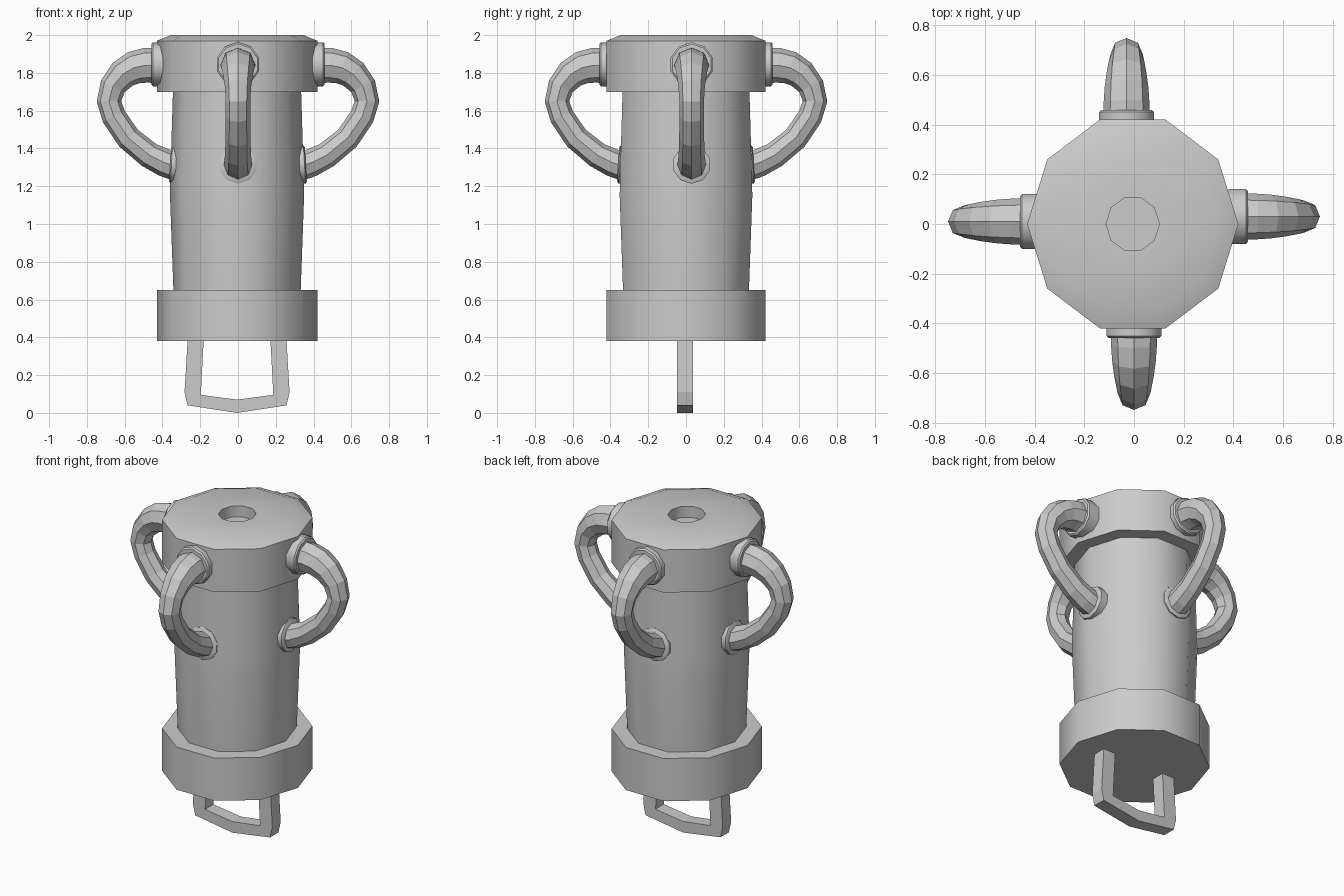
import bpy, math
from math import cos, sin, pi
from mathutils import Vector

if "Cube" in bpy.data.objects:
    bpy.data.objects.remove(bpy.data.objects["Cube"])

CX = -0.005     # the body sits a hair left of the handles
YS = 1.04       # slight stretch in depth


def make(name, verts, faces, smooth=None):
    me = bpy.data.meshes.new(name)
    me.from_pydata([tuple(v) for v in verts], [], faces)
    me.update()
    ob = bpy.data.objects.new(name, me)
    bpy.context.collection.objects.link(ob)
    if smooth:
        bpy.ops.object.select_all(action='DESELECT')
        ob.select_set(True)
        bpy.context.view_layer.objects.active = ob
        bpy.ops.object.shade_smooth_by_angle(angle=math.radians(smooth))
    return ob


def skin(name, rings, smooth=None):
    """Bridge rings of points in order and cap both ends."""
    n = len(rings[0])
    faces = [(k * n + i, k * n + (i + 1) % n, (k + 1) * n + (i + 1) % n, (k + 1) * n + i)
             for k in range(len(rings) - 1) for i in range(n)]
    faces.append(tuple(reversed(range(n))))
    faces.append(tuple(range((len(rings) - 1) * n, len(rings) * n)))
    return make(name, [p for r in rings for p in r], faces, smooth)


def lathe(name, profile, n=10):
    rings = [[(CX + r * cos(2 * pi * i / n), YS * r * sin(2 * pi * i / n), z)
              for i in range(n)] for r, z in profile]
    return skin(name, rings, 40)


def ring_at(place, d, z, r, ang, n):
    """Ring in the handle plane; ang is the path direction (0 = outwards)."""
    nrm = Vector((-sin(ang), cos(ang)))
    out = []
    for i in range(n):
        t = 2 * pi * i / n
        out.append(place(d + nrm.x * r * cos(t), r * sin(t), z + nrm.y * r * cos(t)))
    return out


# Ten-sided body, top cap with socket, and lower collar
lathe("body", [(0.335, 0.60), (0.337, 0.65), (0.355, 1.15), (0.353, 1.25), (0.338, 1.75)])
lathe("top_cap", [(0.30, 1.70), (0.425, 1.70), (0.425, 1.97), (0.35, 2.0),
                  (0.107, 2.0), (0.107, 1.93)])
lathe("lower_collar", [(0.425, 0.38), (0.425, 0.65)])

# Four curved handles with flanges: (distance from axis, height, radius)
path = [(0.42, 1.84, .094), (0.49, 1.84, .092), (0.55, 1.828, .088), (0.61, 1.793, .080),
        (0.662, 1.73, .070), (0.683, 1.65, .065), (0.658, 1.57, .065),
        (0.58, 1.455, .066), (0.47, 1.365, .069), (0.39, 1.325, .074), (0.31, 1.30, .078)]
sides = [("right", 0, .03), ("back", 1, .03), ("left", 2, -.01), ("front", 3, 0)]
for side, q, shift in sides:
    c, s = [(1, 0), (0, 1), (-1, 0), (0, -1)][q]

    def place(d, t, z):
        t += shift
        return (c * d - s * t, s * d + c * t, z)

    rings = []
    for k, (d, z, r) in enumerate(path):
        a, b = path[max(k - 1, 0)], path[min(k + 1, len(path) - 1)]
        rings.append(ring_at(place, d, z, r, math.atan2(b[1] - a[1], b[0] - a[0]), 8))
    skin(side + "_handle", rings)
    skin(side + "_upper_flange", [ring_at(place, d, 1.845, r, 0, 10) for d, r in
                                  [(0.38, .117), (0.45, .117), (0.458, .108)]], 40)
    skin(side + "_lower_flange", [ring_at(place, d, 1.315, r, 0.06, 10) for d, r in
                                  [(0.30, .102), (0.352, .102), (0.359, .09)]], 40)

# Flat bar loop underneath
outer = [(.26, .42), (.262, .38), (.278, .11), (.262, .04), (0, 0)]
inner = [(.177, .42), (.177, .38), (.192, .097), (.188, .095), (0, .07)]
mirror = lambda pts: pts + [(-x, z) for x, z in pts[-2::-1]]
skin("bottom_loop", [[(CX + xo, -.047, zo), (CX + xi, -.047, zi),
                      (CX + xi, .037, zi), (CX + xo, .037, zo)]
                     for (xo, zo), (xi, zi) in zip(mirror(outer), mirror(inner))])

# Consistent outward normals
import bmesh
for ob in bpy.data.objects:
    bm = bmesh.new()
    bm.from_mesh(ob.data)
    bmesh.ops.recalc_face_normals(bm, faces=bm.faces)
    bm.to_mesh(ob.data)
    bm.free()
